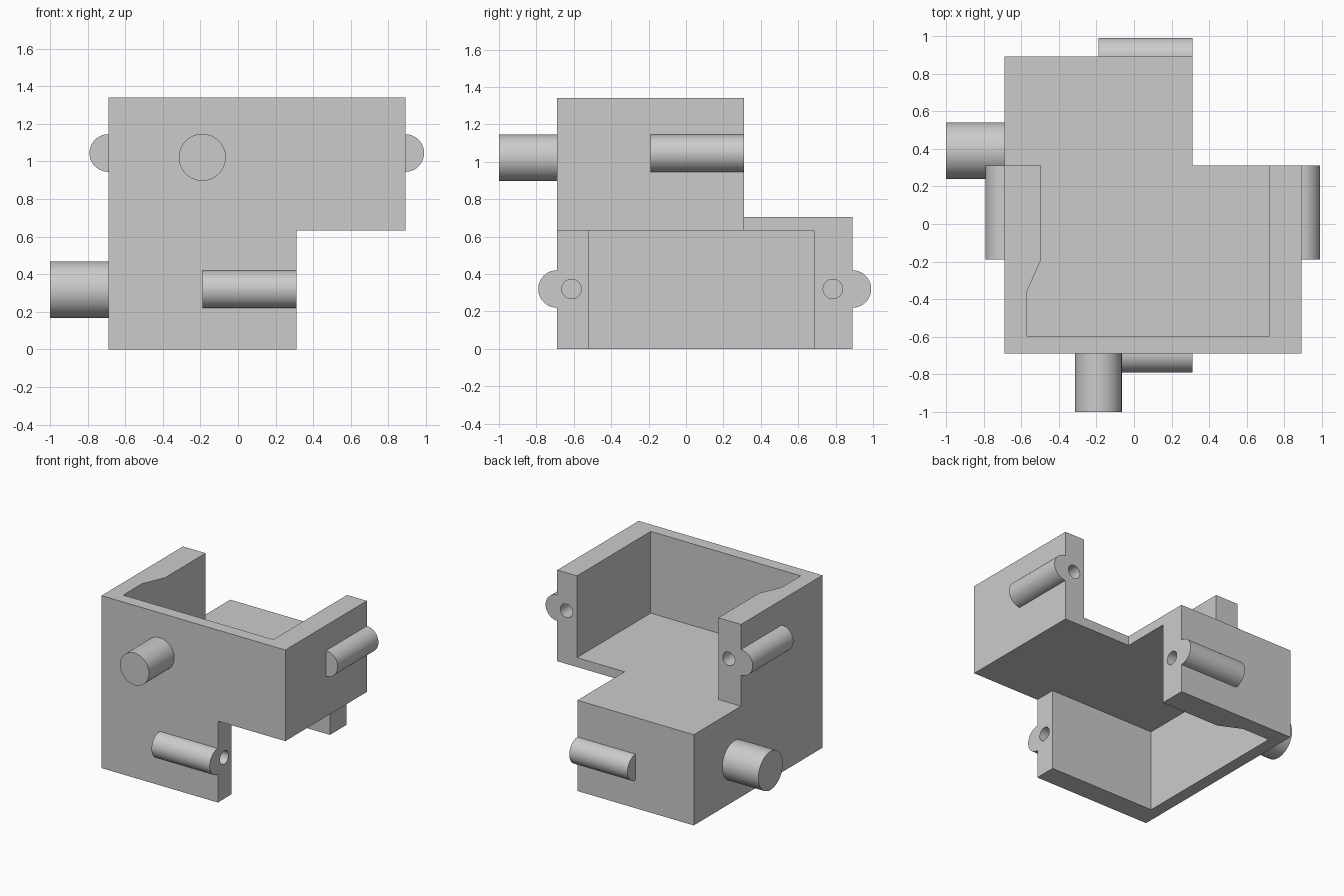
import bpy
import bmesh
from math import sin, cos, pi

cube = bpy.data.objects.get("Cube")
if cube:
    bpy.data.objects.remove(cube, do_unlink=True)

GREY = (0.6, 0.6, 0.6, 1.0)
grey = bpy.data.materials.new("plain_grey")
grey.use_nodes = True
grey.diffuse_color = GREY
grey.node_tree.nodes["Principled BSDF"].inputs["Base Color"].default_value = GREY


def prism(name, outline, axis, lo, hi):
    """Extrude a 2D outline along an axis from lo to hi."""
    place = {"x": lambda a, b, h: (h, a, b),
             "y": lambda a, b, h: (a, h, b),
             "z": lambda a, b, h: (a, b, h)}[axis]
    bm = bmesh.new()
    low = [bm.verts.new(place(a, b, lo)) for a, b in outline]
    high = [bm.verts.new(place(a, b, hi)) for a, b in outline]
    bm.faces.new(low)
    bm.faces.new(high)
    n = len(outline)
    for i in range(n):
        j = (i + 1) % n
        bm.faces.new((low[i], low[j], high[j], high[i]))
    bmesh.ops.recalc_face_normals(bm, faces=bm.faces)
    mesh = bpy.data.meshes.new(name)
    bm.to_mesh(mesh)
    bm.free()
    mesh.materials.append(grey)
    obj = bpy.data.objects.new(name, mesh)
    bpy.context.collection.objects.link(obj)
    return obj


def rect(a0, a1, b0, b1):
    return [(a0, b0), (a1, b0), (a1, b1), (a0, b1)]


def arc(a, b, r, start=0.0, sweep=2 * pi, steps=48):
    count = steps if sweep >= 2 * pi else steps + 1
    return [(a + r * cos(start + sweep * i / steps),
             b + r * sin(start + sweep * i / steps)) for i in range(count)]


def activate(obj):
    bpy.ops.object.select_all(action="DESELECT")
    obj.select_set(True)
    bpy.context.view_layer.objects.active = obj


def combine(target, tool, operation):
    mod = target.modifiers.new("combine", "BOOLEAN")
    mod.operation = operation
    mod.solver = "EXACT"
    mod.object = tool
    activate(target)
    bpy.ops.object.modifier_apply(modifier=mod.name)
    bpy.data.objects.remove(tool, do_unlink=True)


# Main dimensions
NEAR, MID, FAR = -0.69, 0.31, 0.89
PLATE_LOW, PLATE_HIGH, TOP = 0.632, 0.705, 1.34
LUG_START, LUG_R = -0.19, 0.1
UPPER_LUG_Z, LOWER_LUG_Z = 1.045, 0.32
HOLE_R = 0.052

# Housing: two crossed trays sharing one middle plate
housing = prism("housing", rect(NEAR, FAR, NEAR, MID), "z", PLATE_LOW, TOP)
lower = prism("lower_tray", rect(NEAR, MID, NEAR, FAR), "z", 0, PLATE_HIGH)
combine(housing, lower, "UNION")

# Upper cavity opens to the top and back, lower one to the bottom and left
upper_cavity = [(-0.495, 1.2), (-0.495, -0.19), (-0.57, -0.36),
                (-0.57, -0.595), (0.72, -0.595), (0.72, 1.2)]
lower_cavity = [(1.2, 0.685), (-0.19, 0.685), (-0.36, 0.765),
                (-0.595, 0.765), (-0.595, -0.522), (1.2, -0.522)]
combine(housing, prism("upper_cavity", upper_cavity, "z", PLATE_HIGH, 2), "DIFFERENCE")
combine(housing, prism("lower_cavity", lower_cavity, "z", -1, PLATE_LOW), "DIFFERENCE")

# Screw holes in the ends of the side walls
for x in (-0.585, 0.81):
    hole = prism("hole", arc(x, UPPER_LUG_Z, HOLE_R), "y", LUG_START, 1)
    combine(housing, hole, "DIFFERENCE")
for y in (-0.612, 0.785):
    hole = prism("hole", arc(y, LOWER_LUG_Z, HOLE_R), "x", LUG_START, 1)
    combine(housing, hole, "DIFFERENCE")

# Half-round lugs along the outside of the walls
parts = [housing]
for side, wall, start in (("near", NEAR, pi / 2), ("far", FAR, -pi / 2)):
    parts.append(prism("upper_lug_" + side, arc(wall, UPPER_LUG_Z, LUG_R, start, pi),
                       "y", LUG_START, MID))
    parts.append(prism("lower_lug_" + side, arc(wall, LOWER_LUG_Z, LUG_R, start, pi),
                       "x", LUG_START, MID))

# Round pegs on the front and right faces
parts.append(prism("front_peg", arc(-0.19, 1.022, 0.125), "y", -1, NEAR))
parts.append(prism("right_peg", arc(0.39, 0.318, 0.15), "x", -1, NEAR))

for part in parts:
    activate(part)
    bpy.ops.object.shade_smooth_by_angle(angle=pi / 6)
